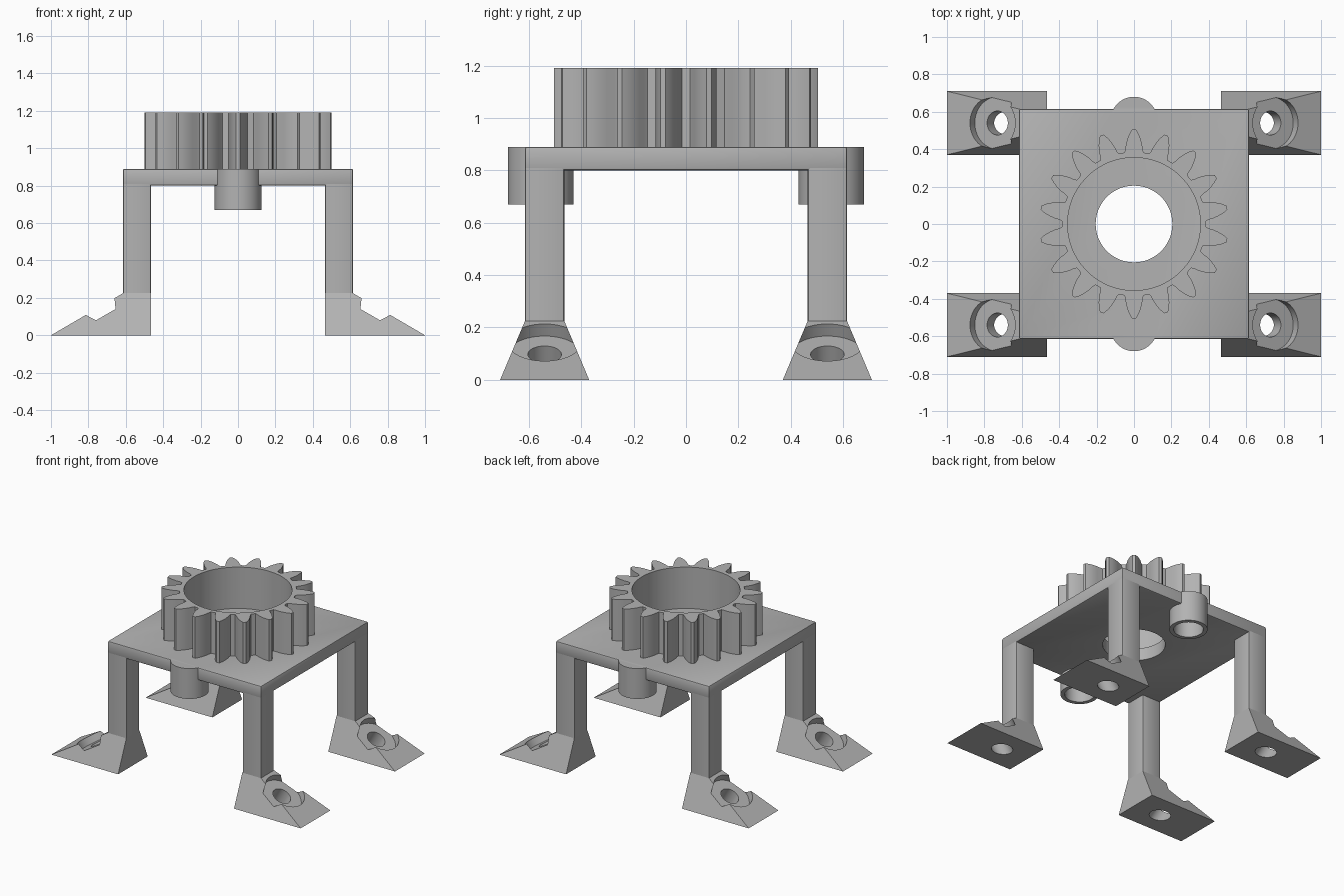
import bpy
import bmesh
from math import sin, cos, pi, atan2
from mathutils import Vector, Matrix

default = bpy.data.objects.get("Cube")
if default:
    bpy.data.objects.remove(default, do_unlink=True)

grey = bpy.data.materials.new("plain grey")
grey.use_nodes = True
grey.diffuse_color = (0.45, 0.45, 0.45, 1)
grey.node_tree.nodes["Principled BSDF"].inputs["Base Color"].default_value = grey.diffuse_color


def finish(name, bm):
    bmesh.ops.recalc_face_normals(bm, faces=bm.faces)
    mesh = bpy.data.meshes.new(name)
    bm.to_mesh(mesh)
    bm.free()
    mesh.materials.append(grey)
    obj = bpy.data.objects.new(name, mesh)
    bpy.context.collection.objects.link(obj)
    return obj


def box(name, low, high):
    bm = bmesh.new()
    low, high = Vector(low), Vector(high)
    size = high - low
    bmesh.ops.create_cube(bm, size=1, matrix=Matrix.Translation((low + high) / 2) @ Matrix.Diagonal((*size, 1)))
    return finish(name, bm)


def cylinder(name, start, end, radius):
    bm = bmesh.new()
    start, end = Vector(start), Vector(end)
    axis = end - start
    place = Matrix.Translation((start + end) / 2) @ axis.to_track_quat("Z", "Y").to_matrix().to_4x4()
    bmesh.ops.create_cone(bm, cap_ends=True, segments=64, radius1=radius, radius2=radius,
                          depth=axis.length, matrix=place)
    return finish(name, bm)


def combine(obj, tool, operation):
    mod = obj.modifiers.new(operation.lower(), "BOOLEAN")
    mod.object, mod.operation, mod.solver = tool, operation, "EXACT"


def bake(obj):
    """Apply the modifiers, drop their helper objects and shade the result."""
    helpers = [m.object for m in obj.modifiers if m.type == "BOOLEAN"]
    graph = bpy.context.evaluated_depsgraph_get()
    graph.update()
    mesh = bpy.data.meshes.new_from_object(obj.evaluated_get(graph))
    obj.modifiers.clear()
    obj.data = mesh
    for helper in helpers:
        bpy.data.objects.remove(helper, do_unlink=True)
    bpy.ops.object.select_all(action="DESELECT")
    obj.select_set(True)
    bpy.context.view_layer.objects.active = obj
    bpy.ops.object.shade_smooth_by_angle(angle=0.45)


def mirror_four(obj):
    mod = obj.modifiers.new("four corners", "MIRROR")
    mod.use_axis = (True, True, False)
    mod.use_mirror_merge = False


HALF, INNER = 0.615, 0.465
UNDER, TOP = 0.80, 0.89

# Top plate with its two hollow bosses and centre hole
plate = box("top_plate", (-HALF, -HALF, UNDER), (HALF, HALF, TOP))
bevel = plate.modifiers.new("soft edges", "BEVEL")
bevel.width, bevel.segments = 0.008, 2
for side in (-1, 1):
    y = side * 0.555
    combine(plate, cylinder("boss", (0, y, 0.67), (0, y, TOP), 0.125), "UNION")
    combine(plate, cylinder("boss_bore", (0, y, 0.6), (0, y, 0.85), 0.097), "DIFFERENCE")
combine(plate, cylinder("centre_hole", (0, 0, 0.7), (0, 0, 1), 0.205), "DIFFERENCE")
bake(plate)

# Gear ring: tooth outline as radius and half width
TEETH = 18
flank = [(0.385, 0.052), (0.40, 0.047), (0.43, 0.043), (0.46, 0.034), (0.485, 0.023), (0.505, 0.010)]
outline = []
for i in range(TEETH):
    middle = pi / 2 + i * 2 * pi / TEETH
    outline += [(r, middle - atan2(w, r)) for r, w in flank]
    outline += [(r, middle + atan2(w, r)) for r, w in reversed(flank)]
bm = bmesh.new()
loops = []
for z, bore in ((TOP - 0.005, False), (1.19, False), (1.19, True), (TOP - 0.005, True)):
    loops.append([bm.verts.new(((0.355 if bore else r) * cos(a), (0.355 if bore else r) * sin(a), z))
                  for r, a in outline])
for k in range(4):
    a, b = loops[k], loops[(k + 1) % 4]
    for i in range(len(a)):
        bm.faces.new((a[i - 1], a[i], b[i], b[i - 1]))
bake(finish("gear_ring", bm))

# Legs
leg = box("legs", (INNER, INNER, 0.22), (HALF, HALF, UNDER + 0.01))
bm = bmesh.new()
bm.from_mesh(leg.data)
upright = [e for e in bm.edges if abs(e.verts[0].co.z - e.verts[1].co.z) > 0.1]
bmesh.ops.bevel(bm, geom=upright, offset=0.008, segments=2, affect="EDGES", profile=0.5)
bm.to_mesh(leg.data)
bm.free()
mirror_four(leg)
bake(leg)

# Wedge feet with a screw hole square to the slope
bm = bmesh.new()
for x, y1, y2, z in ((INNER, 0.37, 0.71, 0), (1, 0.37, 0.71, 0),
                     (INNER, INNER, HALF, 0.225), (HALF, INNER, HALF, 0.225)):
    for y in (y1, y2):
        bm.verts.new((x, y, z))
bmesh.ops.convex_hull(bm, input=bm.verts)
bmesh.ops.dissolve_limit(bm, angle_limit=0.01, verts=bm.verts, edges=bm.edges)
feet = finish("feet", bm)
seat = Vector((0.73, 0.54, 0.097))
normal = Vector((sin(pi / 6), 0, cos(pi / 6)))
combine(feet, cylinder("head_recess", seat, seat + normal * 0.3, 0.14), "DIFFERENCE")
combine(feet, cylinder("screw_hole", seat - normal * 0.3, seat + normal * 0.2, 0.064), "DIFFERENCE")
mirror_four(feet)
bake(feet)
